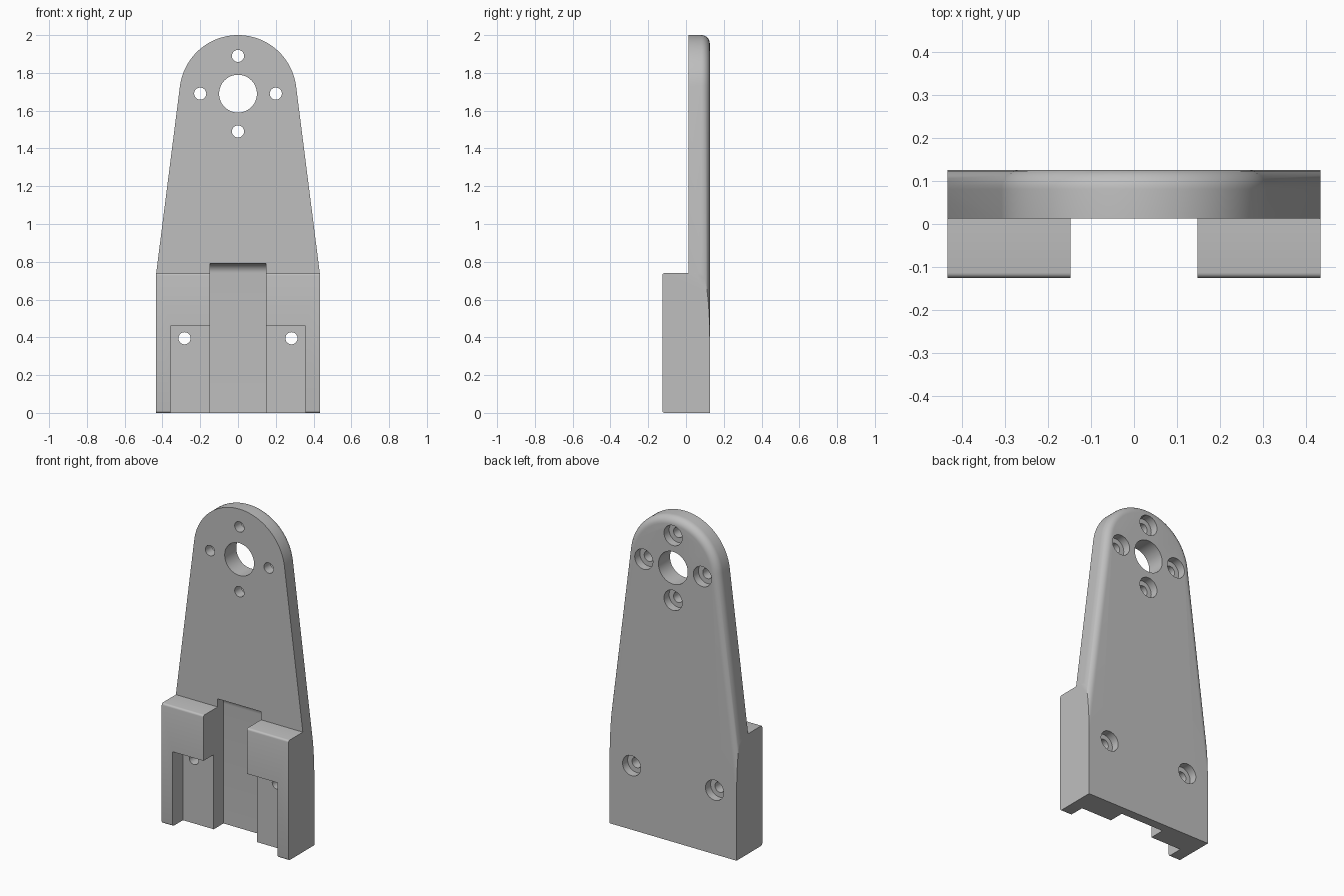
import bpy, bmesh
from math import sin, cos, pi, acos, atan2, hypot
from mathutils import Vector

cube = bpy.data.objects.get("Cube")
if cube:
    bpy.data.objects.remove(cube)

# Main dimensions
HALF_W, SHOULDER, FRONT, FACE, BACK = 0.433, 0.74, -0.125, 0.013, 0.126
HUB_Z, HUB_R, FILLET = 1.69, 0.31, 0.045

grey = bpy.data.materials.new("plain_grey")
grey.use_nodes = True
COLOUR = (0.52, 0.52, 0.52, 1)
grey.diffuse_color = COLOUR
grey.node_tree.nodes["Principled BSDF"].inputs["Base Color"].default_value = COLOUR


def loft(name, rings):
    """Closed solid through rings of equal length, capped at both ends."""
    bm = bmesh.new()
    loops = [[bm.verts.new(p) for p in ring] for ring in rings]
    n = len(loops[0])
    for a, b in zip(loops, loops[1:]):
        for i in range(n):
            j = (i + 1) % n
            bm.faces.new((a[i], a[j], b[j], b[i]))
    bm.faces.new(loops[0])
    bm.faces.new(loops[-1])
    bmesh.ops.recalc_face_normals(bm, faces=bm.faces)
    mesh = bpy.data.meshes.new(name)
    bm.to_mesh(mesh)
    bm.free()
    mesh.materials.append(grey)
    obj = bpy.data.objects.new(name, mesh)
    bpy.context.collection.objects.link(obj)
    return obj


def extrude_x(name, profile, x0, x1):
    return loft(name, [[(x, y, z) for y, z in profile] for x in (x0, x1)])


def box(name, x0, x1, y0, y1, z0, z1):
    return extrude_x(name, [(y0, z0), (y1, z0), (y1, z1), (y0, z1)], x0, x1)


def drill(name, x, z, radius, y0, y1, n=40):
    ring = [(x + radius * cos(2 * pi * i / n), z + radius * sin(2 * pi * i / n)) for i in range(n)]
    return loft(name, [[(a, y, b) for a, b in ring] for y in (y0, y1)])


def arc(cy, cz, r, a0, a1, n=8):
    return [(cy + r * cos(a0 + (a1 - a0) * i / n), cz + r * sin(a0 + (a1 - a0) * i / n))
            for i in range(n + 1)]


def combine(target, tool, operation):
    mod = target.modifiers.new(tool.name, "BOOLEAN")
    mod.operation, mod.solver, mod.object = operation, "EXACT", tool
    bpy.context.view_layer.objects.active = target
    bpy.ops.object.modifier_apply(modifier=mod.name)
    bpy.data.objects.remove(tool)


# Tapered arm: round head with tangent sides running down to the floor
drop = HUB_Z - SHOULDER
tangent = atan2(-drop, HALF_W) + acos(HUB_R / hypot(HALF_W, drop))


def arm_outline(inset, y):
    pts = arc(0, HUB_Z, HUB_R - inset, tangent, pi - tangent, 48)
    x, z = pts[0]
    foot = x + z * sin(tangent) / cos(tangent)
    return [Vector((a, y, b)) for a, b in [(foot, 0)] + pts + [(-foot, 0)]]


rings = [arm_outline(0, FACE)]
for i in range(9):
    a = pi / 2 * i / 8
    rings.append(arm_outline(FILLET * (1 - cos(a)), BACK - FILLET * (1 - sin(a))))
bracket = loft("motor_bracket", rings)

# Thick foot with softened front edges, trimmed to width with the arm
r = 0.012
foot_profile = ([(0.05, 0)] + [(0.05, SHOULDER)]
                + arc(FRONT + r, SHOULDER - r, r, pi / 2, pi, 4)
                + arc(FRONT + r, r, r, pi, 1.5 * pi, 4))
combine(bracket, extrude_x("foot", foot_profile, -0.8, 0.8), "UNION")
combine(bracket, box("width_trim", -HALF_W, HALF_W, -1, 1, -1, 3), "INTERSECT")

# Central channel with a rounded upper end
channel = [(-0.3, -0.1), (0.07, -0.1)] + arc(0.02, SHOULDER, 0.05, 0, pi / 2) + [(-0.3, 0.79)]
combine(bracket, extrude_x("channel", channel, -0.148, 0.148), "DIFFERENCE")

# Side pockets and their countersunk mounting holes
holes = [(0, HUB_Z + 0.2), (0, HUB_Z - 0.2), (0.2, HUB_Z), (-0.2, HUB_Z)]
for s in (-1, 1):
    x0, x1 = sorted((s * 0.1, s * 0.358))
    combine(bracket, box("pocket", x0, x1, -0.3, -0.025, -0.1, 0.46), "DIFFERENCE")
    holes.append((s * 0.283, 0.395))
for x, z in holes:
    combine(bracket, drill("screw_hole", x, z, 0.032, -0.3, 0.3), "DIFFERENCE")
    combine(bracket, drill("counterbore", x, z, 0.062, BACK - 0.05, 0.3), "DIFFERENCE")

# Shaft hole
combine(bracket, drill("shaft_hole", 0, HUB_Z, 0.1, -0.3, 0.3, 64), "DIFFERENCE")

bpy.ops.object.select_all(action="DESELECT")
bracket.select_set(True)
bpy.context.view_layer.objects.active = bracket
bpy.ops.object.shade_smooth_by_angle(angle=pi / 6)
